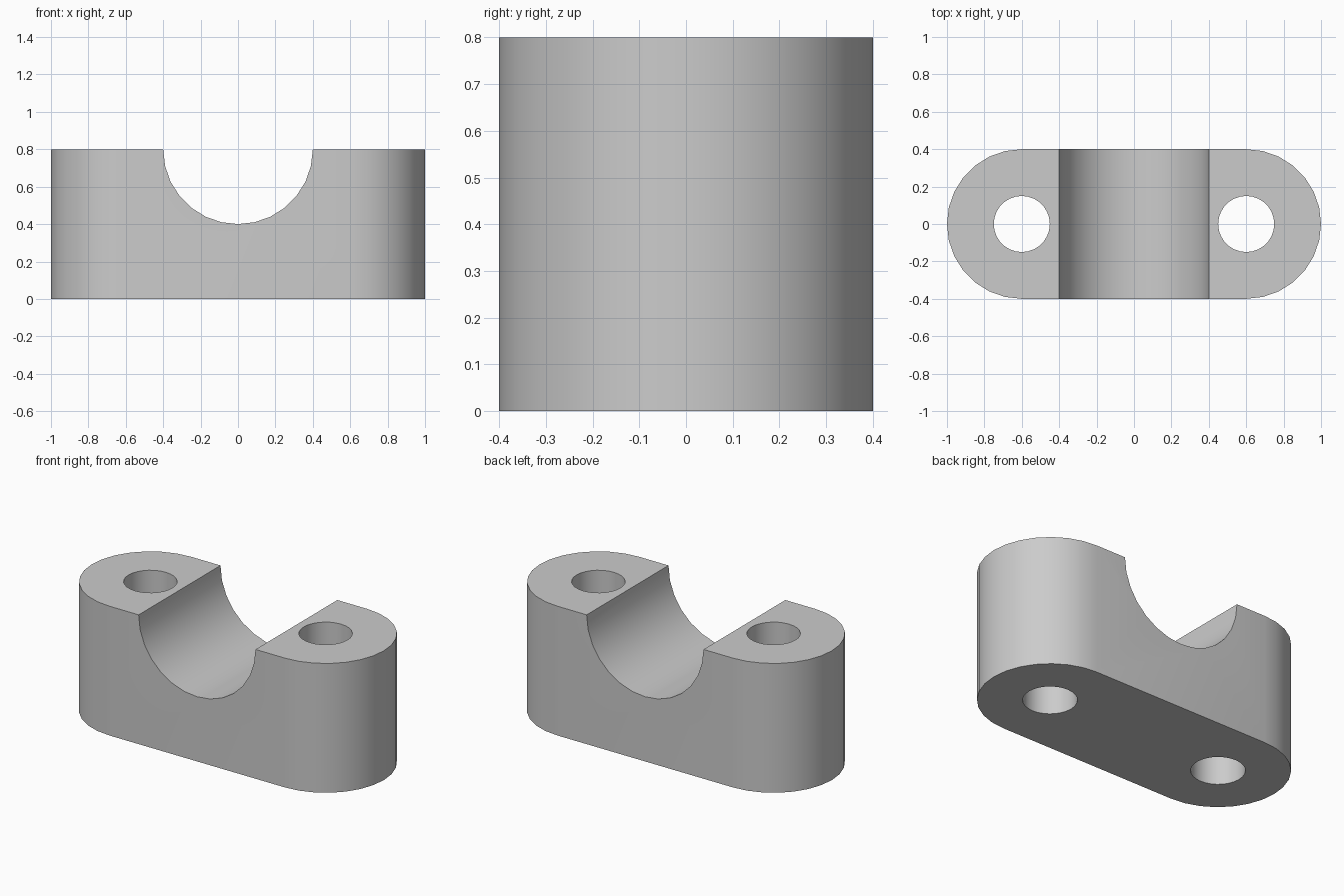
import bpy, bmesh
from math import sin, cos, pi, radians
from mathutils import Matrix

if "Cube" in bpy.data.objects:
    bpy.data.objects.remove(bpy.data.objects["Cube"])

LENGTH, RADIUS, HEIGHT = 2.0, 0.4, 0.8
HOLE_RADIUS = 0.15
STEPS = 14                       # segments per half circle
END_X = LENGTH / 2 - RADIUS      # centre of each rounded end

grey = bpy.data.materials.new("plain grey")
grey.use_nodes = True
colour = (0.6, 0.6, 0.6, 1)
grey.diffuse_color = colour
grey.node_tree.nodes["Principled BSDF"].inputs["Base Color"].default_value = colour


def to_object(name, bm):
    mesh = bpy.data.meshes.new(name)
    bm.to_mesh(mesh)
    bm.free()
    mesh.materials.append(grey)
    obj = bpy.data.objects.new(name, mesh)
    bpy.context.collection.objects.link(obj)
    return obj


def cylinder_cutter(name, radius, depth, matrix):
    bm = bmesh.new()
    bmesh.ops.create_cone(bm, cap_ends=True, segments=2 * STEPS, radius1=radius,
                          radius2=radius, depth=depth, matrix=matrix)
    obj = to_object(name, bm)
    obj.hide_render = True
    return obj


# Block: rounded-end outline pulled up to full height
bm = bmesh.new()
outline = []
for side, start in ((1, -pi / 2), (-1, pi / 2)):
    for i in range(STEPS + 1):
        a = start + pi * i / STEPS
        outline.append(bm.verts.new((side * END_X + RADIUS * cos(a), RADIUS * sin(a), 0)))
base = bm.faces.new(outline)
top = bmesh.ops.extrude_face_region(bm, geom=[base])["geom"]
bmesh.ops.translate(bm, vec=(0, 0, HEIGHT),
                    verts=[v for v in top if isinstance(v, bmesh.types.BMVert)])
bmesh.ops.recalc_face_normals(bm, faces=bm.faces)
block = to_object("clamp_block", bm)

# Cutters: two bolt holes and the half-round saddle across the top
cutters = [cylinder_cutter(f"{name}_bolt_hole_cutter", HOLE_RADIUS, HEIGHT * 2,
                           Matrix.Translation((x, 0, HEIGHT / 2)))
           for name, x in (("left", END_X), ("right", -END_X))]
cutters.append(cylinder_cutter(
    "saddle_cutter", RADIUS, RADIUS * 4,
    Matrix.Translation((0, 0, HEIGHT)) @ Matrix.Rotation(pi / 2, 4, 'X')
    @ Matrix.Rotation(pi / 2, 4, 'Z')))

bpy.context.view_layer.objects.active = block
block.select_set(True)
for cutter in cutters:
    cut = block.modifiers.new(cutter.name, 'BOOLEAN')
    cut.operation = 'DIFFERENCE'
    cut.solver = 'EXACT'
    cut.object = cutter
    bpy.ops.object.modifier_apply(modifier=cut.name)
    bpy.data.objects.remove(cutter)

# Smooth curved walls, crisp rims
bpy.ops.object.shade_smooth_by_angle(angle=radians(30))
